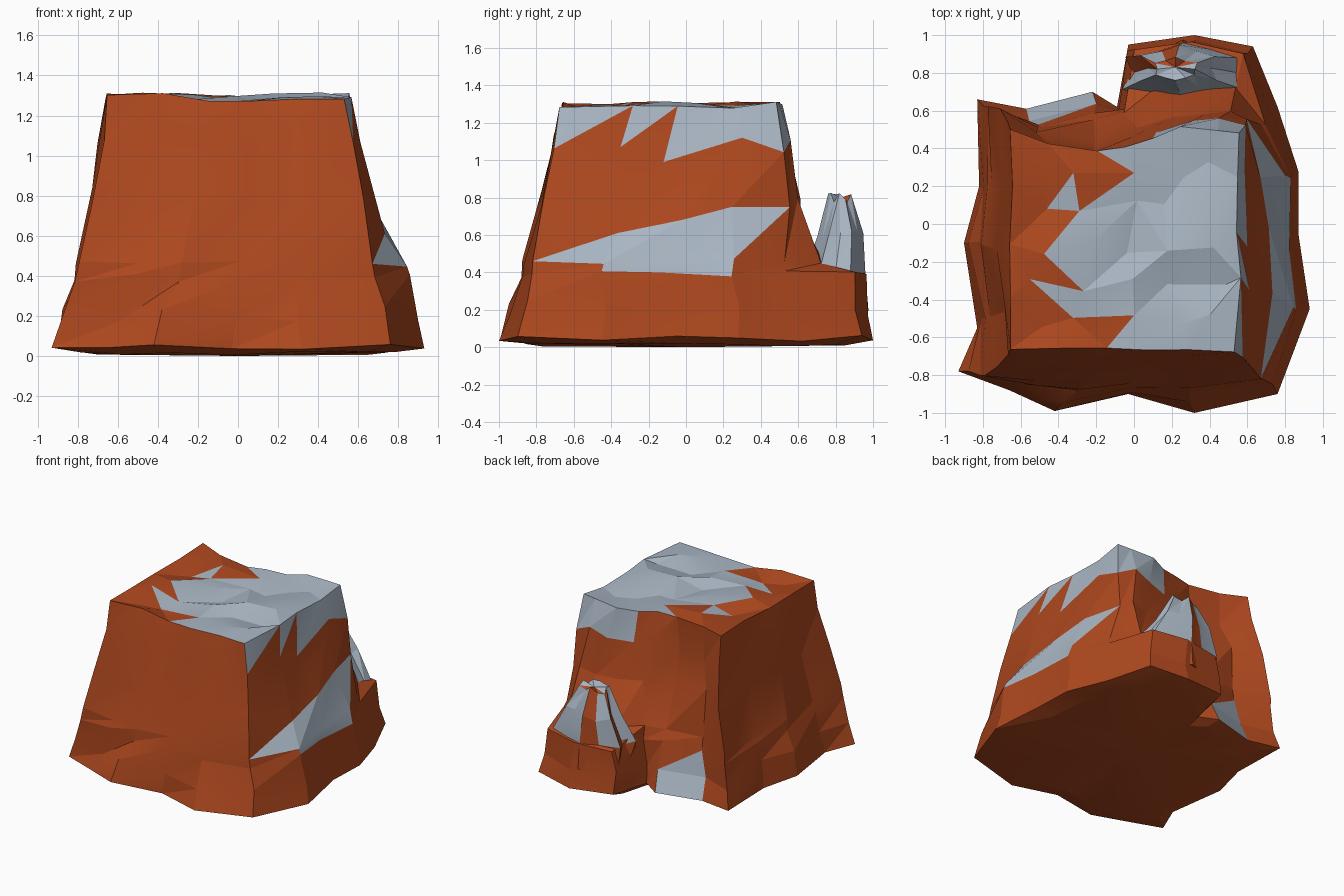
import bpy, bmesh, math, random
from mathutils import Vector
from mathutils.geometry import delaunay_2d_cdt

if "Cube" in bpy.data.objects:
    bpy.data.objects.remove(bpy.data.objects["Cube"])

random.seed(4)


def material(name, rgb):
    m = bpy.data.materials.new(name)
    m.diffuse_color = (*rgb, 1)
    m.use_nodes = True
    m.node_tree.nodes["Principled BSDF"].inputs["Base Color"].default_value = m.diffuse_color
    return m


rust = material("rust_rock", (0.42, 0.064, 0.013))
grey = material("grey_rock", (0.40, 0.47, 0.55))


def finish(name, bm):
    bmesh.ops.recalc_face_normals(bm, faces=bm.faces)
    me = bpy.data.meshes.new(name)
    bm.to_mesh(me)
    bm.free()
    me.materials.append(rust)
    me.materials.append(grey)
    ob = bpy.data.objects.new(name, me)
    bpy.context.collection.objects.link(ob)
    bpy.ops.object.select_all(action='DESELECT')
    ob.select_set(True)
    bpy.context.view_layer.objects.active = ob
    bpy.ops.object.shade_smooth_by_angle(angle=math.radians(12))
    return ob


def bridge(bm, low, high, is_grey):
    """Triangle strip between two rings; is_grey(column, half) picks the colour."""
    n = len(low)
    for i in range(n):
        j = (i + 1) % n
        for half, tri in enumerate(((low[i], low[j], high[j]), (low[i], high[j], high[i]))):
            bm.faces.new(tri).material_index = int(is_grey(i, half))


def fan(bm, ring, centre, is_grey):
    c = bm.verts.new(centre)
    for i in range(len(ring)):
        f = bm.faces.new((ring[i], ring[(i + 1) % len(ring)], c))
        f.material_index = int(is_grey(f.calc_center_median()))


def lerp(a, b, t):
    return [Vector(p).lerp(Vector(q), t) for p, q in zip(a, b)]


# Plan outlines, counter-clockwise from the front left corner
foot = [(-.93, -.78), (-.66, -.88), (-.42, -.99), (-.03, -.90), (.32, -1), (.76, -.90),
        (.93, -.45), (.87, -.05), (.87, .28), (.76, .62), (.63, .94), (.32, 1), (-.03, .95),
        (-.09, .62), (-.22, .70), (-.57, .61), (-.83, .66), (-.82, .2), (-.9, -.1), (-.83, -.55)]
low = [(-.81, -.80), (-.52, -.85), (-.3, -.88), (0, -.86), (.3, -.88), (.69, -.83),
       (.85, -.45), (.82, -.15), (.83, .25), (.69, .52), (.58, .90), (.3, .96), (0, .92),
       (-.06, .6), (-.22, .58), (-.5, .52), (-.78, .62), (-.77, .2), (-.82, -.1), (-.78, -.5)]
mid = [(-.72, -.76), (-.42, -.77), (-.2, -.79), (.05, -.77), (.3, -.78), (.61, -.76),
       (.74, -.38), (.71, -.02), (.66, .25), (.61, .57), (.5, .61), (.38, .58), (.2, .58),
       (0, .52), (-.20, .43), (-.5, .47), (-.72, .60), (-.69, .2), (-.73, -.15), (-.70, -.45)]
rim = [(-.65, -.67), (-.38, -.66), (-.15, -.66), (.05, -.67), (.3, -.66), (.53, -.67),
       (.56, -.28), (.54, -.05), (.55, .25), (.55, .49), (.45, .50), (.24, .52), (.1, .45),
       (-.05, .40), (-.2, .38), (-.46, .42), (-.65, .5), (-.64, .2), (-.66, -.1), (-.65, -.4)]

ledge = lerp(low, mid, .12)
for k in (10, 11, 12):
    ledge[k] = Vector(low[k]).lerp(Vector(mid[k]), .6)

# Main rock body: stacked rings with slight irregularity
bm = bmesh.new()


def add_ring(pts, z, wobble, zwobble):
    return [bm.verts.new((p[0] + random.uniform(-wobble, wobble),
                          p[1] + random.uniform(-wobble, wobble),
                          z + random.uniform(-zwobble, zwobble))) for p in pts]


rings = [add_ring(foot, .045, 0, .02),
         add_ring(lerp(foot, low, .5), .21, .022, .04),
         add_ring(low, .39, .008, .02),
         add_ring(ledge, .46, .01, .02),
         add_ring(mid, .77, .018, .03),
         add_ring(lerp(mid, rim, .65), 1.07, .022, .04),
         add_ring(rim, 1.295, .008, .018)]
for k, z in ((6, .61), (7, .68), (8, .75)):
    rings[4][k].co.z = z
for k, x, y, z in ((6, .61, -.35, 1.07), (7, .60, -.12, .99), (8, .585, .3, 1.12)):
    rings[5][k].co = (x, y, z)
for k in (2, 3, 4):
    rings[-1][k].co.z -= .025
# break the straight columns so faces look chipped
for r in (4, 5):
    for k in (1, 2, 3, 4, 14, 15, 17, 18, 19):
        rings[r][k].co.z += random.uniform(-.07, .07)


def side_grey(band):
    def pick(i, half):
        if band == 5:
            return i in (7, 8, 9, 10, 11) or (i in (5, 6) and half == 1)
        if band in (2, 3):
            return i in (6, 7) or (band == 3 and (i, half) in ((5, 0), (8, 1)))
        return band < 2 and i == 14 and (band == 0 or half == 0)
    return pick


for b in range(len(rings) - 1):
    bridge(bm, rings[b], rings[b + 1], side_grey(b))

# Uneven grey summit with a rust strip along the left
edge = rings[-1]
inner = []
for ix in range(5):
    for iy in range(5):
        x = -.5 + .235 * ix + random.uniform(-.06, .06)
        y = -.52 + .2 * iy + random.uniform(-.05, .05)
        inner.append(bm.verts.new((x, y, 1.285 + random.uniform(-.03, .03))))
verts = edge + inner
tris = delaunay_2d_cdt([v.co.xy for v in verts], [],
                       [list(range(len(edge)))], 1, 1e-5)
lookup = {i: verts[src[0]] for i, src in enumerate(tris[3]) if src}
for t in tris[2]:
    f = bm.faces.new([lookup[i] for i in t])
    c = f.calc_center_median()
    rusty = c.x < -.40 or (c.x < -.08 and c.y < -.53) or (c.x < -.08 and c.y > .18)
    f.material_index = int(not rusty)

# Slightly rounded underside
under = add_ring([Vector(p) * .85 for p in foot], .012, .01, .008)
bridge(bm, rings[0], under, lambda i, h: False)
fan(bm, under, (0, 0, 0), lambda c: False)
bmesh.ops.delete(bm, geom=[v for v in bm.verts if not v.link_faces], context='VERTS')
finish("main_rock", bm)

# Fluted spur standing on the back ledge
bm = bmesh.new()
prev = None
sides = 12
for z, rx, ry, cx, cy in ((.2, .34, .17, .26, .80), (.40, .35, .165, .26, .80),
                          (.60, .22, .125, .24, .825), (.80, .12, .06, .22, .82)):
    ring = []
    for i in range(sides):
        a = math.tau * i / sides
        r = (1.04 if i % 2 else .82) + random.uniform(-.08, .08)
        ring.append(bm.verts.new((cx + rx * r * math.cos(a), cy + ry * r * math.sin(a),
                                  z + random.uniform(-.025, .025))))
    if prev:
        bridge(bm, prev, ring, lambda i, h: z > .5 and i not in (3, 5))
    else:
        bm.faces.new(ring)
    prev = ring
fan(bm, prev, (.22, .83, .80), lambda c: c.y < .84)
finish("back_spur", bm)
